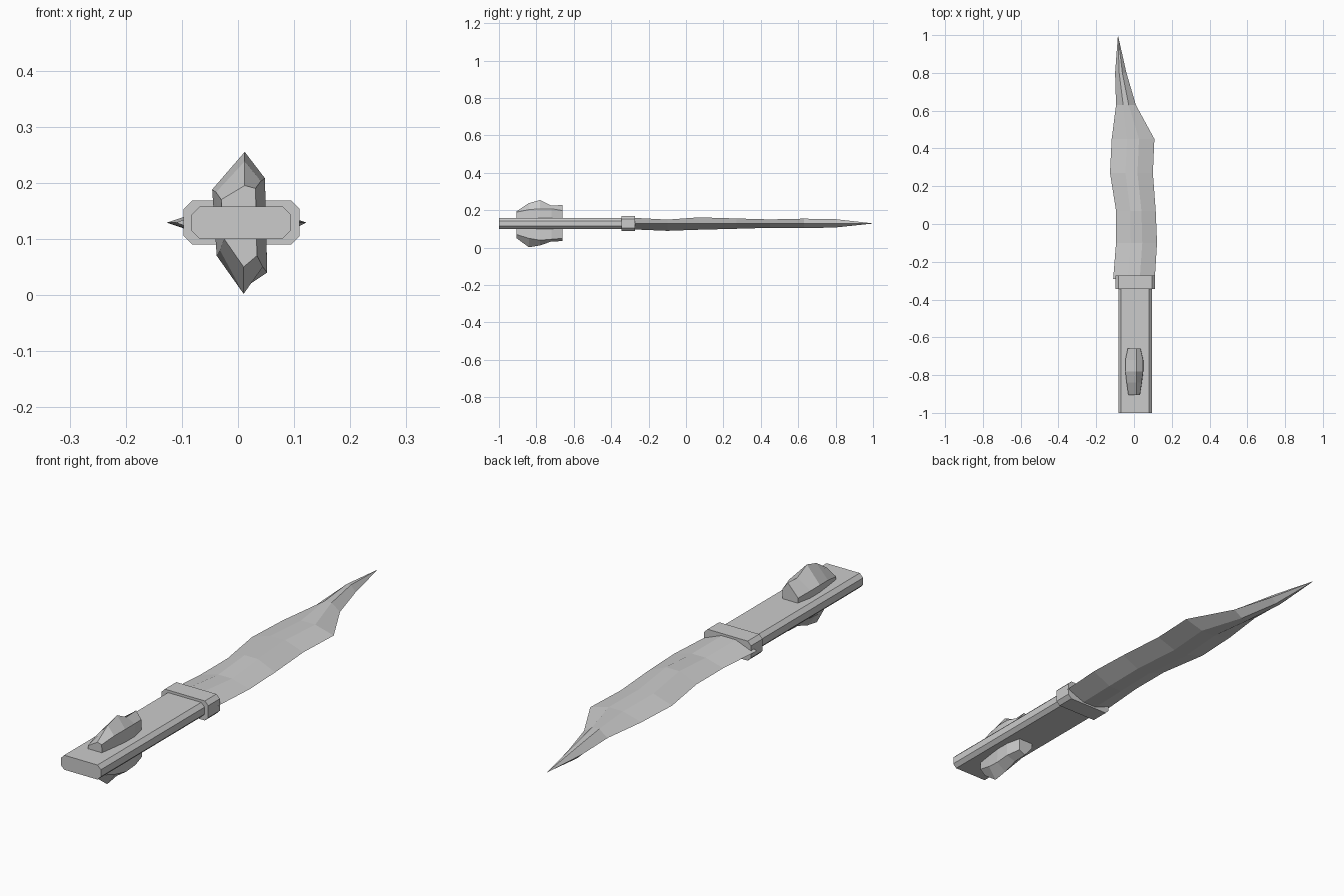
import bpy

cube = bpy.data.objects.get("Cube")
if cube:
    bpy.data.objects.remove(cube, do_unlink=True)

grey = bpy.data.materials.new("plain grey")
grey.use_nodes = True
COLOUR = (0.6, 0.6, 0.6, 1)
grey.diffuse_color = COLOUR
grey.node_tree.nodes["Principled BSDF"].inputs["Base Color"].default_value = COLOUR


def loft(name, rings):
    """Skin a list of equally sized rings of points and cap both ends."""
    n = len(rings[0])
    verts = [p for ring in rings for p in ring]
    faces = [tuple(range(n)), tuple(reversed(range(len(verts) - n, len(verts))))]
    for r in range(len(rings) - 1):
        for i in range(n):
            a, b = r * n + i, r * n + (i + 1) % n
            faces.append((a, a + n, b + n, b))
    mesh = bpy.data.meshes.new(name)
    mesh.from_pydata(verts, [], faces)
    mesh.materials.append(grey)
    obj = bpy.data.objects.new(name, mesh)
    bpy.context.collection.objects.link(obj)
    # Merge pointed ends and make all faces look outward
    bpy.context.view_layer.objects.active = obj
    obj.select_set(True)
    bpy.ops.object.mode_set(mode="EDIT")
    bpy.ops.mesh.select_all(action="SELECT")
    bpy.ops.mesh.remove_doubles(threshold=0.0005)
    bpy.ops.mesh.normals_make_consistent(inside=False)
    bpy.ops.object.mode_set(mode="OBJECT")
    obj.select_set(False)
    return obj


def chamfered_bar(name, x0, x1, z0, z1, y0, y1, c):
    """Bar along y with its four long corners cut off."""
    outline = [(x0 + c, z0), (x1 - c, z0), (x1, z0 + c), (x1, z1 - c),
               (x1 - c, z1), (x0 + c, z1), (x0, z1 - c), (x0, z0 + c)]
    return loft(name, [[(x, y, z) for x, z in outline] for y in (y0, y1)])


# Grip and collar
chamfered_bar("grip", -0.083, 0.094, 0.10, 0.158, -1, -0.3, 0.015)
chamfered_bar("collar", -0.097, 0.11, 0.09, 0.168, -0.345, -0.272, 0.015)

# Blade stations: y, left edge, right edge, top, bottom
stations = [
    (-0.29, -0.11, 0.11, 0.16, 0.098),
    (-0.10, -0.095, 0.122, 0.15, 0.09),
    (0.07, -0.095, 0.115, 0.162, 0.096),
    (0.27, -0.127, 0.10, 0.156, 0.101),
    (0.45, -0.118, 0.108, 0.151, 0.106),
    (0.63, -0.095, 0.01, 0.155, 0.104),
    (0.80, -0.10, -0.04, 0.152, 0.108),
    (1.00, -0.085, -0.085, 0.13, 0.13),
]
EDGE_Z = 0.129
rings = []
for y, left, right, top, bottom in stations:
    a = left + (right - left) * 0.36
    b = left + (right - left) * 0.64
    rings.append([(left, y, EDGE_Z), (a, y, top), (b, y, top),
                  (right, y, EDGE_Z), (b, y, bottom), (a, y, bottom)])
loft("blade", rings)

# Faceted crystal through the grip: y, narrowing, top z, shoulder z, lower z, bottom z
facets = [
    (-0.905, 0.65, 0.195, 0.182, 0.08, 0.05),
    (-0.84, 0.85, 0.238, 0.195, 0.06, 0.002),
    (-0.78, 1.0, 0.255, 0.20, 0.05, 0.012),
    (-0.72, 1.0, 0.225, 0.20, 0.055, 0.033),
    (-0.66, 0.72, 0.228, 0.19, 0.06, 0.035),
]
rings = []
for y, w, top, shoulder, lower, bottom in facets:
    rings.append([(0.012, y, top), (0.048 * w, y, shoulder + 0.008),
                  (0.052 * w, y, lower - 0.01), (0.01, y, bottom),
                  (-0.038 * w, y, lower + 0.02), (-0.046 * w, y, shoulder - 0.012)])
loft("crystal", rings)
